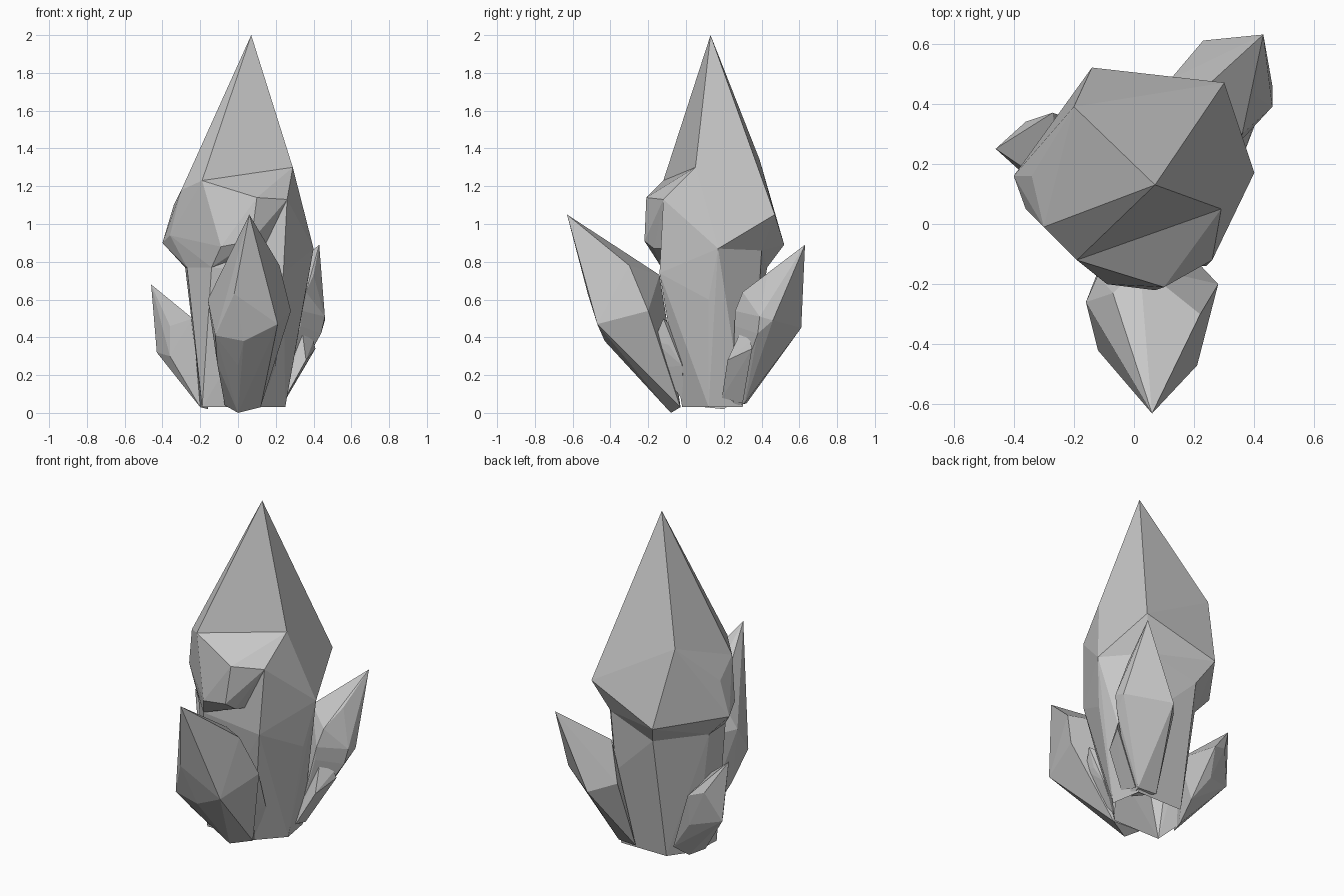
import bpy
import bmesh
import math

# Remove the default cube
default_cube = bpy.data.objects.get("Cube")
if default_cube:
    bpy.data.objects.remove(default_cube, do_unlink=True)

# One plain stone colour
stone = bpy.data.materials.new("grey_stone")
stone.use_nodes = True
grey = (.57, .57, .57, 1)
stone.diffuse_color = grey
shader = stone.node_tree.nodes["Principled BSDF"]
shader.inputs["Base Color"].default_value = grey
shader.inputs["Roughness"].default_value = .8


def crystal(name, *corner_groups, open_foot=False):
    """Faceted convex chunk wrapped around its corner points."""
    bm = bmesh.new()
    for group in corner_groups:
        for corner in group:
            bm.verts.new(corner)
    result = bmesh.ops.convex_hull(bm, input=bm.verts)
    unused = {item for key in ("geom_interior", "geom_unused")
              for item in result[key] if isinstance(item, bmesh.types.BMVert)}
    bmesh.ops.delete(bm, geom=list(unused), context="VERTS")
    # Merge nearly flat triangles into larger facets
    bmesh.ops.dissolve_limit(bm, angle_limit=math.radians(2),
                             verts=bm.verts, edges=bm.edges)
    bmesh.ops.recalc_face_normals(bm, faces=bm.faces)
    if open_foot:
        foot = [f for f in bm.faces if f.normal.z < -.9
                and f.calc_center_median().z < .1]
        bmesh.ops.delete(bm, geom=foot, context="FACES")
    mesh = bpy.data.meshes.new(name)
    bm.to_mesh(mesh)
    bm.free()
    mesh.materials.append(stone)
    part = bpy.data.objects.new(name, mesh)
    bpy.context.collection.objects.link(part)
    return part


# Large central crystal: pointed tip, bulging collar, tapered shaft
shoulder = [(-.19, -.12, 1.23), (.29, .05, 1.3), (.3, .47, 1.05),
            (-.2, .39, 1.34), (-.3, -.01, 1.18)]
collar_left = [(-.34, .16, 1.1), (-.4, .16, .9), (-.36, .05, .94)]
collar_front = [(.1, -.21, 1.14), (.07, -.22, .91), (-.09, -.2, .88),
                (.1, -.17, .87)]
collar_right = [(.26, -.12, 1.13), (.4, .17, .87), (.22, .4, .86)]
collar_back = [(-.14, .52, .89)]
waist_left = [(-.28, .18, .77), (-.27, .01, .77), (-.14, -.13, .77)]
waist_right = [(.24, -.14, .74), (.2, -.09, .6), (.35, .12, .6)]
waist_back = [(-.08, .43, .77)]
shaft_back = [(.2, .38, .5), (-.06, .38, .53)]
shaft_foot = [(-.19, -.02, .03), (.12, -.02, .03), (.25, .12, .03),
              (.22, .3, .03), (-.08, .3, .03), (-.18, .16, .03)]

crystal("central_tip", [(.07, .13, 2)], shoulder)
crystal("central_collar", shoulder, collar_left, collar_front,
        collar_right, collar_back, waist_left, waist_back)
crystal("central_shaft", collar_right, waist_left, waist_right,
        waist_back, shaft_back, shaft_foot, open_foot=True)

# Front crystal, leaning forward
front_ridge = [(.06, -.63, 1.05), (.22, -.3, .78),
               (-.07, -.23, .77), (.02, -.14, .73)]
front_right = [(.28, -.2, .54), (.21, -.47, .47), (.19, -.35, .42),
               (.2, -.21, .42)]
front_left = [(-.02, -.52, .63), (-.12, -.42, .41),
              (-.16, -.26, .6), (-.12, -.17, .6)]
front_foot = [(.03, -.43, .38), (0, -.31, .25), (.14, -.21, .24),
              (-.11, -.28, .26), (0, -.08, 0), (.12, -.03, .03),
              (-.07, -.03, .04)]
crystal("front_crystal", front_ridge, front_right, front_left, front_foot)

# Small stub beside the front crystal
crystal("front_stub",
        [(.22, -.12, .5), (.2, -.17, .38), (.21, -.09, .36),
         (.2, -.02, .25), (.16, -.15, .24), (.13, -.01, .06), (.1, 0, .4)])

# Rear crystal, leaning back and to one side
rear_head = [(.43, .63, .89), (.4, .43, .73), (.36, .3, .64),
             (.34, .26, .54), (.33, .26, .46), (.2, .42, .7)]
rear_body = [(.46, .46, .49), (.46, .39, .51), (.44, .38, .42),
             (.23, .61, .45), (.12, .48, .48)]
rear_foot = [(.23, .31, .05), (.11, .32, .05), (.22, .24, .03)]
crystal("rear_crystal", rear_head, rear_body, rear_foot)

# Stub at the foot of the rear crystal
crystal("rear_stub",
        [(.4, .34, .38), (.41, .35, .34), (.36, .22, .28), (.34, .29, .43),
         (.25, .19, .08), (.24, .3, .05), (.2, .28, .2)])

# Short side crystal
side_head = [(-.46, .25, .68), (-.24, .1, .5), (-.36, .16, .46),
             (-.36, .34, .5), (-.27, .37, .47)]
side_body = [(-.43, .27, .32), (-.36, .16, .3), (-.3, .15, .26),
             (-.26, .34, .28)]
side_foot = [(-.2, .1, .03), (-.16, .2, .02), (-.14, .32, .11)]
crystal("side_crystal", side_head, side_body, side_foot)
